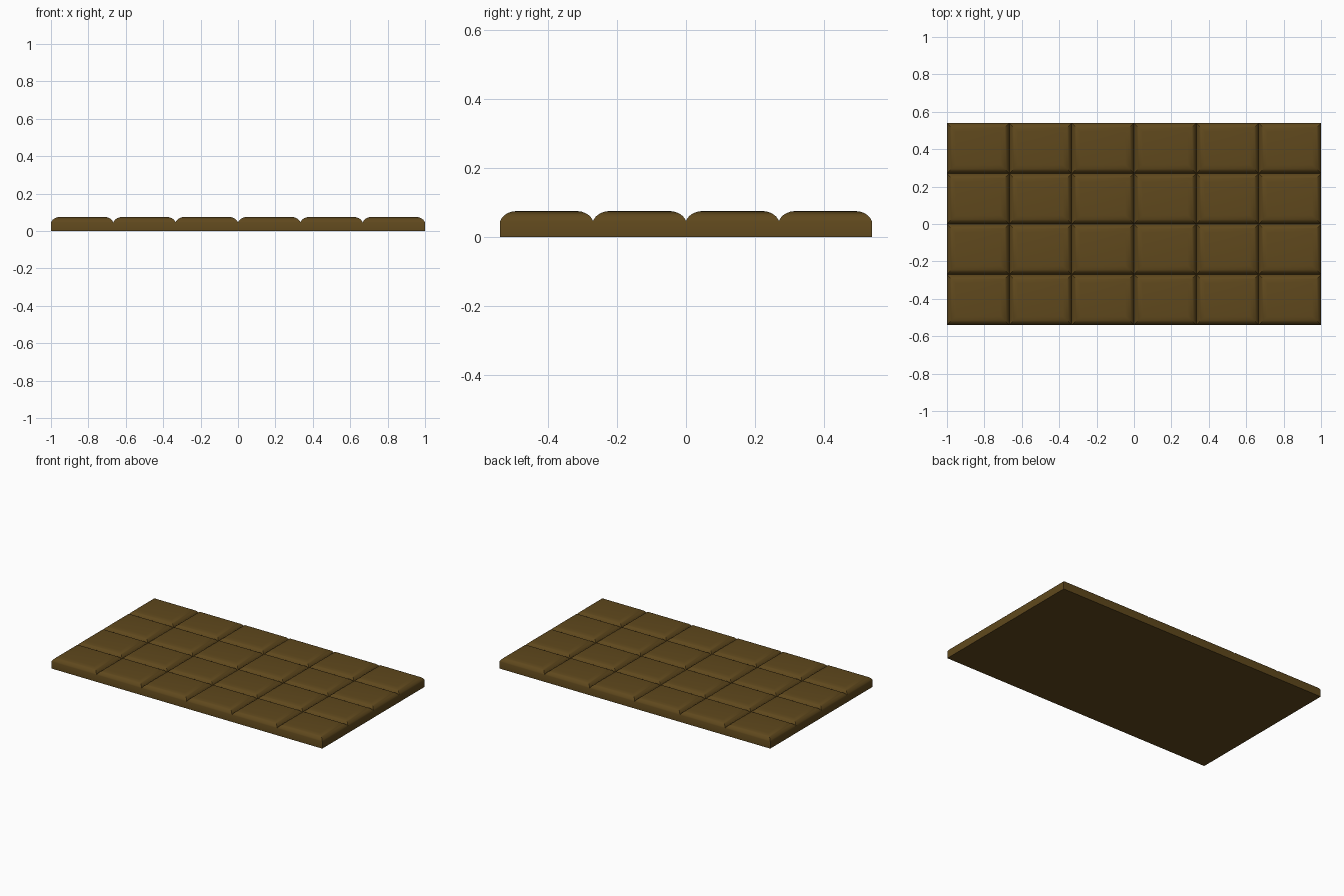
import bpy, bmesh

if "Cube" in bpy.data.objects:
    bpy.data.objects.remove(bpy.data.objects["Cube"])

NX, NY = 6, 4
HX, HY = 1.0, 0.54
# tile edge profile: inset from the groove line, height
PROFILE = [(0.0, 0.046), (0.003, 0.052), (0.008, 0.059), (0.015, 0.065),
           (0.024, 0.070), (0.034, 0.0735), (0.046, 0.075)]

bm = bmesh.new()
w, d = 2 * HX / NX, 2 * HY / NY


def add_tile(cx, cy):
    """Pillow-shaped piece lofted from concentric rectangles."""
    rings = []
    for inset, z in PROFILE:
        a, b = w / 2 - inset, d / 2 - inset
        rings.append([bm.verts.new((cx + sx * a, cy + sy * b, z))
                      for sx, sy in ((-1, -1), (1, -1), (1, 1), (-1, 1))])
    for lo, hi in zip(rings, rings[1:]):
        for i in range(4):
            j = (i + 1) % 4
            bm.faces.new((lo[i], lo[j], hi[j], hi[i]))
    bm.faces.new(rings[-1])


# grid of pieces, joined along the grooves
for ix in range(NX):
    for iy in range(NY):
        add_tile(-HX + (ix + 0.5) * w, -HY + (iy + 0.5) * d)
bmesh.ops.remove_doubles(bm, verts=bm.verts[:], dist=0.0005)

# side walls and flat underside
rim = [e for e in bm.edges if e.is_boundary]
ext = bmesh.ops.extrude_edge_only(bm, edges=rim)["geom"]
for v in ext:
    if isinstance(v, bmesh.types.BMVert):
        v.co.z = 0
bmesh.ops.contextual_create(bm, geom=[e for e in bm.edges if e.is_boundary])
bmesh.ops.recalc_face_normals(bm, faces=bm.faces[:])

mesh = bpy.data.meshes.new("chocolate_bar")
bm.to_mesh(mesh)
bm.free()
bar = bpy.data.objects.new("chocolate_bar", mesh)
bpy.context.collection.objects.link(bar)

# brown chocolate
mat = bpy.data.materials.new("chocolate")
mat.diffuse_color = (0.115, 0.065, 0.012, 1)
mat.use_nodes = True
mat.node_tree.nodes["Principled BSDF"].inputs["Base Color"].default_value = mat.diffuse_color
mesh.materials.append(mat)

bpy.context.view_layer.objects.active = bar
bar.select_set(True)
bpy.ops.object.shade_smooth_by_angle(angle=0.6)
